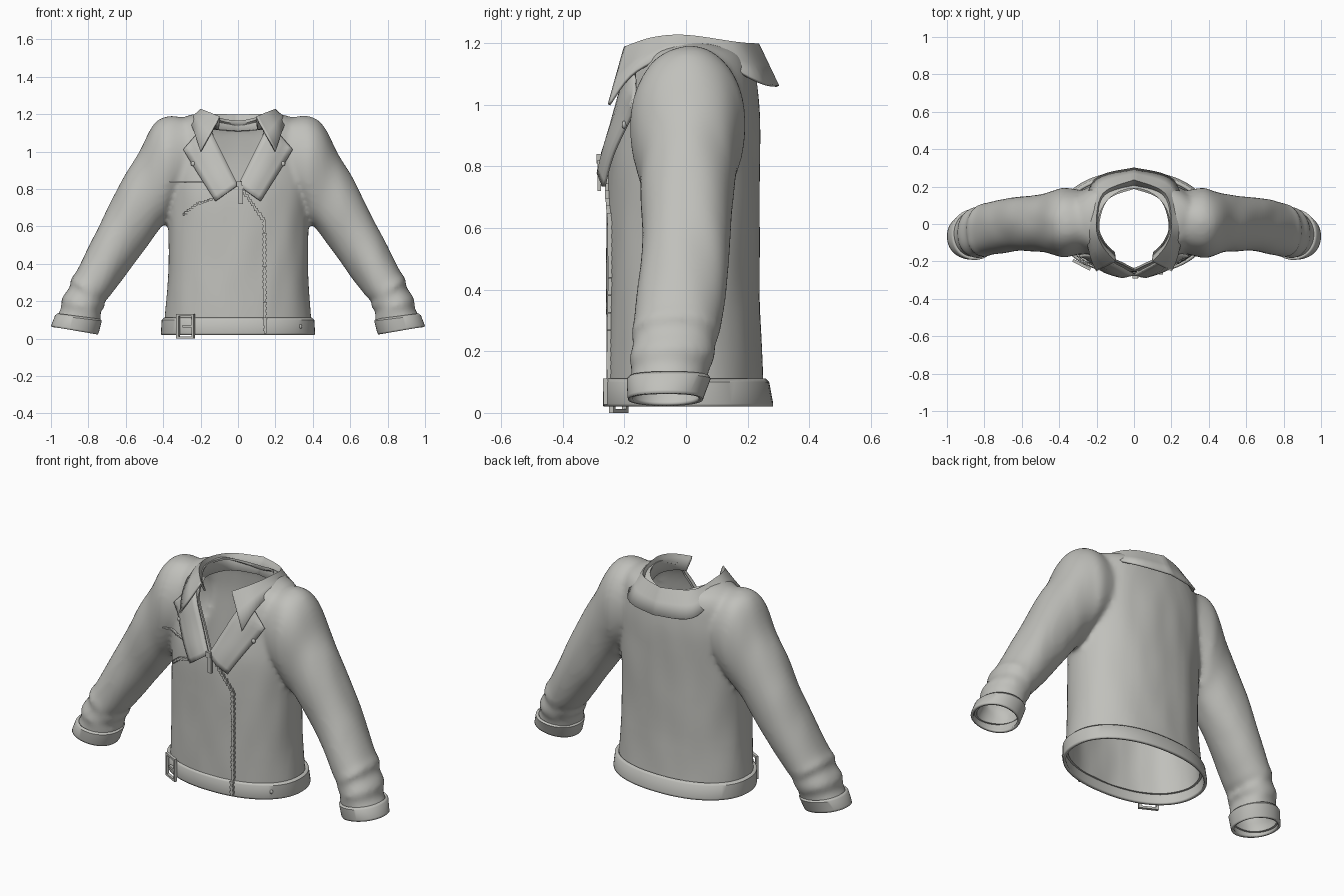
import bpy, bmesh
from math import sin, cos, pi, copysign
from mathutils import Vector, Matrix, noise
from mathutils.bvhtree import BVHTree

scene = bpy.context.scene
start_cube = bpy.data.objects.get("Cube")
if start_cube:
    bpy.data.objects.remove(start_cube)

grey = bpy.data.materials.new("warm_grey_cloth")
grey.use_nodes = True
grey.diffuse_color = (0.53, 0.53, 0.50, 1)
grey.node_tree.nodes["Principled BSDF"].inputs["Base Color"].default_value = grey.diffuse_color


def add_object(name, bm):
    bmesh.ops.recalc_face_normals(bm, faces=bm.faces)
    mesh = bpy.data.meshes.new(name)
    bm.to_mesh(mesh)
    bm.free()
    obj = bpy.data.objects.new(name, mesh)
    scene.collection.objects.link(obj)
    mesh.materials.append(grey)
    return obj


def shade(obj, angle=0.7):
    bpy.ops.object.select_all(action="DESELECT")
    obj.select_set(True)
    bpy.context.view_layer.objects.active = obj
    bpy.ops.object.shade_smooth_by_angle(angle=angle)


def bake(obj):
    graph = bpy.context.evaluated_depsgraph_get()
    mesh = bpy.data.meshes.new_from_object(obj.evaluated_get(graph))
    obj.modifiers.clear()
    obj.data = mesh


def thicken(obj, amount, offset=-1):
    mod = obj.modifiers.new("thickness", "SOLIDIFY")
    mod.thickness, mod.offset = amount, offset


def refine(rows, steps=4):
    """Catmull-Rom interpolation through rows of numbers."""
    rows = [Vector(r) for r in rows]
    out = []
    for i in range(len(rows) - 1):
        p0, p1, p2, p3 = rows[max(i - 1, 0)], rows[i], rows[i + 1], rows[min(i + 2, len(rows) - 1)]
        for k in range(steps):
            t = k / steps
            out.append(p1 + (p2 - p0) * (t / 2) + (p0 * 2 - p1 * 5 + p2 * 4 - p3) * (t * t / 2)
                       + (p1 * 3 - p0 - p2 * 3 + p3) * (t ** 3 / 2))
    return out + [rows[-1]]


def skin(bm, rows, closed=False, caps=False):
    grid = [[bm.verts.new(p) for p in row] for row in rows]
    n = len(grid[0])
    for a, b in zip(grid, grid[1:]):
        for j in range(n if closed else n - 1):
            k = (j + 1) % n
            bm.faces.new((a[j], a[k], b[k], b[j]))
    if caps:
        bm.faces.new(grid[0])
        bm.faces.new(grid[-1])


def oval(center, side, depth, power=2.0, n=64):
    pts = []
    for i in range(n):
        c, s = cos(2 * pi * i / n), sin(2 * pi * i / n)
        pts.append(center + side * copysign(abs(c) ** (2 / power), c)
                   + Vector((0, depth, 0)) * copysign(abs(s) ** (2 / power), s))
    return pts


def torso_ring(row):
    z, half, front, back = row
    return oval(Vector((0, (front + back) / 2, z)), Vector((half, 0, 0)), (back - front) / 2, 2.2)


def sleeve_ring(row, s):
    ux, uz, lx, lz, front, back = row
    upper, lower = Vector((s * ux, 0, uz)), Vector((s * lx, 0, lz))
    mid = (upper + lower) / 2 + Vector((0, (front + back) / 2, 0))
    return oval(mid, (upper - lower) / 2, (back - front) / 2, 2.1)


# Body and sleeves, blended into one cloth shell
torso = [(-0.03, .395, -.255, .262), (.12, .39, -.258, .25), (.35, .375, -.258, .24),
         (.6, .375, -.258, .24), (.8, .38, -.25, .24), (.95, .38, -.22, .24), (1.05, .37, -.2, .232),
         (1.12, .35, -.175, .22), (1.17, .31, -.14, .19), (1.2, .24, -.08, .13)]
sleeve = [(.28, 1.18, .28, .74, -.16, .18), (.38, 1.19, .36, .67, -.18, .195), (.455, 1.14, .38, .625, -.17, .18),
          (.53, 1.0, .42, .585, -.152, .163), (.6, .88, .49, .49, -.145, .152), (.685, .72, .55, .405, -.14, .148),
          (.78, .53, .63, .3, -.155, .132), (.86, .37, .69, .22, -.168, .115), (.895, .32, .715, .2, -.178, .11),
          (.9, .28, .712, .17, -.172, .098), (.94, .215, .735, .14, -.184, .095), (.945, .16, .73, .11, -.178, .075),
          (.975, .1, .74, .05, -.18, .065), (.99, .0, .75, -.04, -.18, .05)]
bm = bmesh.new()
skin(bm, [torso_ring(r) for r in refine(torso)], True, True)
for s in (-1, 1):
    skin(bm, [sleeve_ring(r, s) for r in refine(sleeve)], True, True)
shell = add_object("jacket_body_and_sleeves", bm)
remesh = shell.modifiers.new("blend", "REMESH")
remesh.mode, remesh.voxel_size = "VOXEL", 0.014
relax = shell.modifiers.new("relax", "SMOOTH")
relax.factor, relax.iterations = 0.5, 7
bake(shell)

# Soft drape folds
normals = [v.normal.copy() for v in shell.data.vertices]
for v, n in zip(shell.data.vertices, normals):
    p = v.co
    v.co = p + n * 0.005 * noise.noise(Vector((p.x * 9, p.y * 9, p.z * 3.5)))
shell.data.update()
bm = bmesh.new()
bm.from_mesh(shell.data)
surface = BVHTree.FromBMesh(bm)
bm.free()


def on_front(x, z, lift=0.0):
    hit = surface.ray_cast(Vector((x, -1, z)), Vector((0, 1, 0)))[0]
    return Vector((x, (hit.y if hit else -0.2) - lift, z))


# Openings: neck hole, front V, hem and wrists
def box(bm, center, size, rot=Matrix()):
    bmesh.ops.create_cube(bm, size=1, matrix=Matrix.Translation(center) @ rot @ Matrix.Diagonal((*size, 1)))


cutters = []
bm = bmesh.new()
bmesh.ops.create_cone(bm, cap_ends=True, segments=64, radius1=.19, radius2=.19, depth=.4,
                      matrix=Matrix.Translation((0, 0, 1.24)))
cutters.append(add_object("neck_cutter", bm))
bm = bmesh.new()
vee = [(0, .82), (.13, 1.08), (.165, 1.3), (-.165, 1.3), (-.13, 1.08)]
skin(bm, [[(x, y, z) for x, z in vee] for y in (-.5, -.02)], True, True)
cutters.append(add_object("front_cutter", bm))
bm = bmesh.new()
box(bm, (0, 0, -.125), (3, 2, .4))
cutters.append(add_object("hem_cutter", bm))
thicken(shell, 0.012)
for cutter in cutters:
    cutter.hide_render = True
    mod = shell.modifiers.new("opening", "BOOLEAN")
    mod.operation, mod.object = "DIFFERENCE", cutter
bake(shell)
for cutter in cutters:
    bpy.data.objects.remove(cutter)
shade(shell)

# Waistband and cuffs
bm = bmesh.new()
band = [(.02, .41, -.268, .283), (.03, .412, -.27, .283), (.1, .408, -.27, .27), (.112, .395, -.262, .258)]
skin(bm, [torso_ring(r) for r in band], True)
waistband = add_object("waistband", bm)
thicken(waistband, 0.016)
shade(waistband)
cuff = [(1.0, .065, .75, .022, -.188, .055), (.997, .075, .745, .03, -.19, .058),
        (.978, .125, .728, .095, -.192, .08), (.965, .135, .736, .105, -.183, .075)]
for s, side in ((-1, "right"), (1, "left")):
    bm = bmesh.new()
    skin(bm, [sleeve_ring(r, s) for r in cuff], True)
    obj = add_object(side + "_cuff", bm)
    thicken(obj, 0.014)
    shade(obj)

# Folded collar: inner stand, top fold, outer flap, running from back to front tip
stand = [(0, .192, 1.11), (.14, .135, 1.12), (.19, 0, 1.13), (.165, -.09, 1.13), (.105, -.155, 1.12)]
fold = [(0, .236, 1.19), (.165, .165, 1.195), (.203, 0, 1.218), (.175, -.11, 1.21), (.1, -.2, 1.18)]
flap = [(0, .298, 1.06), (.21, .235, 1.075), (.26, .02, 1.17), (.235, -.16, 1.11), (.2, -.25, 1.0)]
rows = []
for inner, top, outer in zip(refine(stand, 6), refine(fold, 6), refine(flap, 6)):
    crest = top + Vector((0, 0, .004))
    rows.append([inner, inner.lerp(top, .85), crest, top.lerp(outer, .12), top.lerp(outer, .5), outer])
mirrored = [[Vector((-p.x, p.y, p.z)) for p in row] for row in reversed(rows[1:])]
bm = bmesh.new()
skin(bm, mirrored + rows)
collar = add_object("collar", bm)
thicken(collar, 0.01, 0)
shade(collar)

# Lapels folded back over the chest
inner_edge = [(0, .82), (.065, .95), (.13, 1.08), (.17, 1.17)]
outer_edge = [(.12, .735), (.205, .87), (.292, 1.01), (.225, 1.08)]
for s, side in ((-1, "right"), (1, "left")):
    rows = []
    for i in range(19):
        k, t = min(i // 6, 2), i / 6 - min(i // 6, 2)
        a = Vector(inner_edge[k]).lerp(Vector(inner_edge[k + 1]), t)
        b = Vector(outer_edge[k]).lerp(Vector(outer_edge[k + 1]), t)
        lift = .034 - .012 * i / 18
        rows.append([on_front(s * p.x, p.y, lift - .012 * abs(2 * j / 6 - 1))
                     for j in range(7) for p in [a.lerp(b, j / 6)]])
    bm = bmesh.new()
    skin(bm, rows)
    obj = add_object(side + "_lapel", bm)
    thicken(obj, 0.012, 0)
    shade(obj)


# Zips: a row of small teeth following the cloth
def zip_line(name, corners, size, gap=0.014):
    bm = bmesh.new()
    for a, b in zip(corners, corners[1:]):
        a, b = Vector(a), Vector(b)
        count = max(2, int((b - a).length / gap))
        for i in range(count):
            p = a.lerp(b, i / count)
            wide = size * (1.25 if i % 2 else 0.8)
            low = p.y < .115
            box(bm, on_front(p.x, p.y, .016 if low else .003), (wide, .016, gap))
    add_object(name, bm)


zip_line("front_zip", [(.02, .8), (.14, .63), (.145, .02)], .017)
zip_line("chest_pocket_zip", [(-.29, .665), (-.22, .72), (-.13, .75)], .012)
zip_line("chest_seam", [(-.36, .84), (-.14, .838)], .014, .008)


# Small metal parts
def button(name, x, z, lift):
    bm = bmesh.new()
    bmesh.ops.create_uvsphere(bm, u_segments=16, v_segments=8, radius=.013,
                              matrix=Matrix.Translation(on_front(x, z, lift)) @ Matrix.Diagonal((1, .6, 1, 1)))
    shade(add_object(name, bm))


button("waistband_snap", .33, .065, .016)
for s, side in ((-1, "right"), (1, "left")):
    button(side + "_lapel_snap", s * .24, .935, .022)

bm = bmesh.new()
pull = on_front(.015, .77, .028)
box(bm, pull, (.024, .012, .1))
box(bm, pull + Vector((-.008, -.002, .055)), (.03, .016, .03))
zip_pull = add_object("zip_pull", bm)

# Buckle frame turned to follow the waistband
bm = bmesh.new()
turn = Matrix.Rotation(-0.48, 4, "Z")
center = on_front(-.28, .09, .028)
center.z = .066
for x, z, w, h in ((-.046, 0, .013, .132), (.046, 0, .013, .132), (0, .06, .1, .012),
                   (0, -.06, .1, .012), (.015, 0, .06, .012)):
    box(bm, center + turn.to_3x3() @ Vector((x, 0, z)), (w, .016, h), turn)
add_object("belt_buckle", bm)
